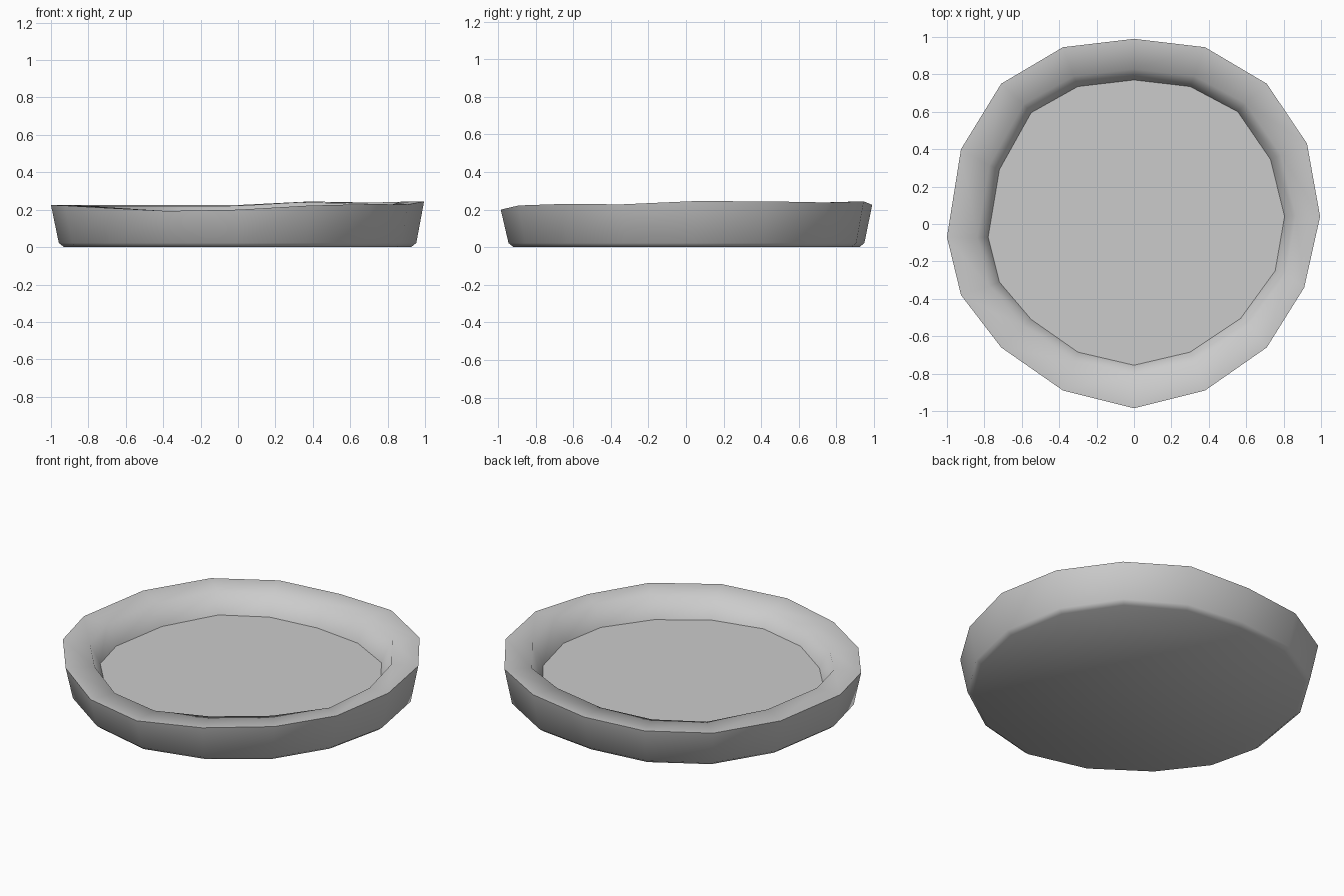
import bpy, math

if "Cube" in bpy.data.objects:
    bpy.data.objects.remove(bpy.data.objects["Cube"])

# Uneven 16-sided outline of the rim: x, y, rim height
OUTER = [(0, .99, .225), (.38, .945, .244), (.71, .75, .238), (.925, .43, .244),
         (.995, .04, .245), (.91, -.34, .228), (.71, -.66, .23), (.38, -.89, .222),
         (0, -.985, .2), (-.38, -.89, .193), (-.71, -.66, .21), (-.925, -.38, .222),
         (-1, -.07, .225), (-.925, .4, .224), (-.71, .75, .224), (-.38, .945, .224)]
# Outline of the recessed floor: x, y
INNER = [(0, .77), (.3, .735), (.555, .6), (.73, .345), (.805, .04), (.755, -.25),
         (.57, -.505), (.3, -.685), (0, -.755), (-.3, -.685), (-.55, -.51),
         (-.72, -.31), (-.78, -.07), (-.72, .29), (-.55, .595), (-.3, .735)]
N = len(OUTER)
FLOOR_Z = 0.10


def scaled(points, s, z):
    return [(p[0] * s, p[1] * s, z) for p in points]


def make_object(name, verts, faces, angle):
    mesh = bpy.data.meshes.new(name)
    mesh.from_pydata(verts, [], faces)
    obj = bpy.data.objects.new(name, mesh)
    bpy.context.collection.objects.link(obj)
    bpy.ops.object.select_all(action='DESELECT')
    obj.select_set(True)
    bpy.context.view_layer.objects.active = obj
    bpy.ops.object.shade_smooth_by_angle(angle=math.radians(angle))
    return obj


# Dish shell: base, bevelled foot, flared wall, flat lip, inner wall
lip = [(x * 1.075, y * 1.075, o[2] - .004) for (x, y), o in zip(INNER, OUTER)]
rings = [scaled(OUTER, .93, 0), scaled(OUTER, .958, .022), OUTER, lip,
         scaled(INNER, 1, FLOOR_Z)]
verts = [v for ring in rings for v in ring]
faces = [tuple(range(N))]
for r in range(len(rings) - 1):
    for i in range(N):
        j = (i + 1) % N
        faces.append((r * N + j, r * N + i, (r + 1) * N + i, (r + 1) * N + j))
make_object("dish_shell", verts, faces, 75)

# Flat recessed floor
make_object("dish_floor", scaled(INNER, 1, FLOOR_Z), [tuple(reversed(range(N)))], 30)
